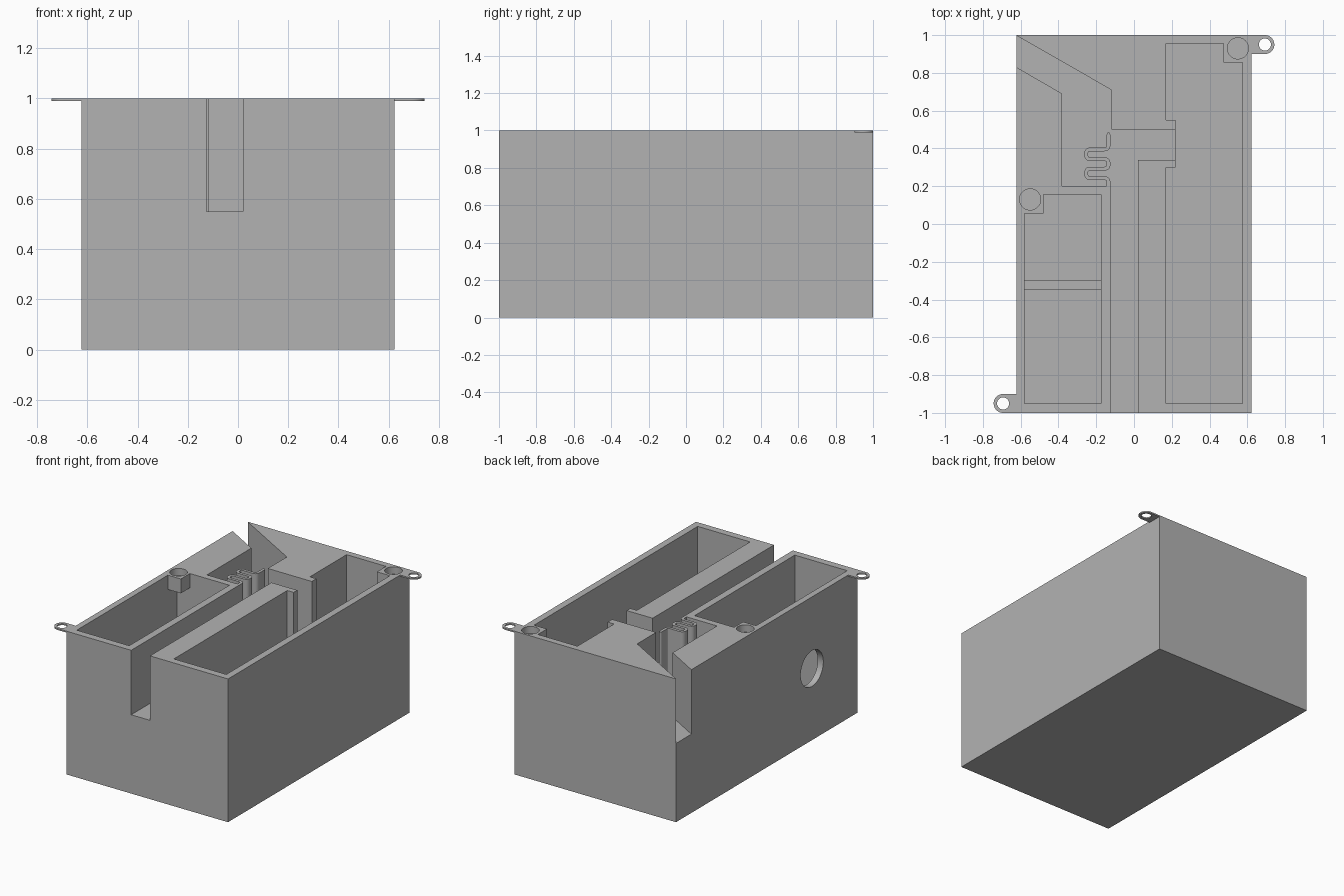
import bpy, bmesh
from math import cos, sin, pi
from mathutils import Vector, Matrix

cube = bpy.data.objects.get("Cube")
if cube:
    bpy.data.objects.remove(cube, do_unlink=True)

GREY = bpy.data.materials.new("plain grey")
GREY.use_nodes = True
GREY.diffuse_color = (0.45, 0.45, 0.45, 1)
GREY.node_tree.nodes["Principled BSDF"].inputs["Base Color"].default_value = (0.45, 0.45, 0.45, 1)

FLOOR, CHANNEL, TOP, OVER = 0.05, 0.55, 1.0, 1.1


def prism(name, outline, low, high):
    """Extrude a flat outline between two heights."""
    bm = bmesh.new()
    face = bm.faces.new([bm.verts.new((x, y, low)) for x, y in outline])
    up = bmesh.ops.extrude_face_region(bm, geom=[face])["geom"]
    bmesh.ops.translate(bm, vec=(0, 0, high - low),
                        verts=[v for v in up if isinstance(v, bmesh.types.BMVert)])
    bmesh.ops.recalc_face_normals(bm, faces=bm.faces)
    mesh = bpy.data.meshes.new(name)
    bm.to_mesh(mesh)
    bm.free()
    mesh.materials.append(GREY)
    obj = bpy.data.objects.new(name, mesh)
    bpy.context.collection.objects.link(obj)
    return obj


def rect(x0, y0, x1, y1):
    return [(x0, y0), (x1, y0), (x1, y1), (x0, y1)]


def arc(cx, cy, r, start=0, end=2 * pi, steps=48):
    return [(cx + r * cos(start + (end - start) * i / steps),
             cy + r * sin(start + (end - start) * i / steps)) for i in range(steps)]


def cut(target, cutter):
    """Subtract the cutter for good and throw it away."""
    mod = target.modifiers.new("cut", "BOOLEAN")
    mod.operation, mod.solver, mod.object = "DIFFERENCE", "EXACT", cutter
    bpy.context.view_layer.update()
    graph = bpy.context.evaluated_depsgraph_get()
    result = bpy.data.meshes.new_from_object(target.evaluated_get(graph))
    target.modifiers.clear()
    target.data = result
    bpy.data.objects.remove(cutter, do_unlink=True)


def smooth(obj):
    bpy.ops.object.select_all(action="DESELECT")
    obj.select_set(True)
    bpy.context.view_layer.objects.active = obj
    bpy.ops.object.shade_smooth_by_angle(angle=pi / 6)


# Main block
body = prism("housing", rect(-0.623, -1, 0.623, 1), 0, TOP)

# Deep compartments, leaving a short corner block under each screw recess
left_low = rect(-0.58, -0.95, -0.175, 0.155)
left_top = [(-0.58, -0.95), (-0.175, -0.95), (-0.175, 0.155),
            (-0.48, 0.155), (-0.48, 0.055), (-0.58, 0.055)]
bump = [(0.17, 0.55), (0.22, 0.55), (0.22, 0.3), (0.17, 0.3)]
right_low = [(0.17, -0.95), (0.575, -0.95), (0.575, 0.955), (0.17, 0.955)] + bump
right_top = [(0.17, -0.95), (0.575, -0.95), (0.575, 0.855),
             (0.475, 0.855), (0.475, 0.955), (0.17, 0.955)] + bump
for low, high in ((left_low, left_top), (right_low, right_top)):
    cut(body, prism("pocket_cutter", low, FLOOR, 0.9))
    cut(body, prism("pocket_cutter", high, 0.5, OVER))

# Channel from the front slot to the side chamber and slanted outlet
cut(body, prism("channel_cutter", [
    (-0.125, -1.1), (0.02, -1.1), (0.02, 0.34), (0.25, 0.34), (0.25, 0.5), (-0.12, 0.5),
    (-0.12, 0.71), (-0.7, 1.042), (-0.7, 0.875), (-0.38, 0.69), (-0.38, 0.2), (-0.125, 0.2)],
    CHANNEL, OVER))

# Screw recesses
for x, y in ((-0.55, 0.13), (0.55, 0.93)):
    cut(body, prism("recess_cutter", arc(x, y, 0.056), 0.95, OVER))

# Round port in the side wall
port = prism("port_cutter", arc(0, 0, 0.125, steps=64), -0.1, 0.1)
port.matrix_world = Matrix.Translation((-0.65, -0.5, 0.5)) @ Matrix.Rotation(pi / 2, 4, "Y")
cut(body, port)
smooth(body)

# Low divider in the left compartment
prism("divider", rect(-0.585, -0.35, -0.17, -0.3), FLOOR - 0.01, 0.5)

# Serpentine wall: rounded centre line, then offset to both sides
near, far = -0.135, -0.253
rows = [0.395, 0.343, 0.293, 0.243]
corners = [Vector((near, 0.475))]
for i, y in enumerate(rows):
    ends = (near, far) if i % 2 == 0 else (far, near)
    corners += [Vector((x, y)) for x in ends]
corners.append(Vector((near, 0.195)))
path = [corners[0]]
for a, b, c in zip(corners, corners[1:], corners[2:]):
    p, q = b + (a - b).normalized() * 0.022, b + (c - b).normalized() * 0.022
    path += [p.lerp(b, t).lerp(b.lerp(q, t), t) for t in (0, 0.2, 0.4, 0.6, 0.8, 1)]
path.append(corners[-1])
sides = ([], [])
for i, p in enumerate(path):
    d = (path[min(i + 1, len(path) - 1)] - path[max(i - 1, 0)]).normalized()
    n = Vector((-d.y, d.x)) * 0.01
    sides[0].append(p + n)
    sides[1].append(p - n)
tip = arc(near, 0.475, 0.01, 0, pi, 8)[1:]
smooth(prism("serpentine_wall", sides[0] + sides[1][::-1] + tip[::-1]
             if sides[0][0].x < near else sides[0] + sides[1][::-1] + tip, CHANNEL, TOP))

# Mounting tabs on opposite corners
for name, s in (("back_left_tab", 1), ("front_right_tab", -1)):
    outline = arc(0.693, 0.95, 0.05, -pi / 2, pi / 2, 24) + [(0.693, 1), (0.62, 1), (0.62, 0.9)]
    tab = prism(name, [(s * x, s * y) for x, y in outline], 0.99, TOP)
    cut(tab, prism("tab_hole_cutter", arc(s * 0.693, s * 0.95, 0.032), 0.9, OVER))
    smooth(tab)
